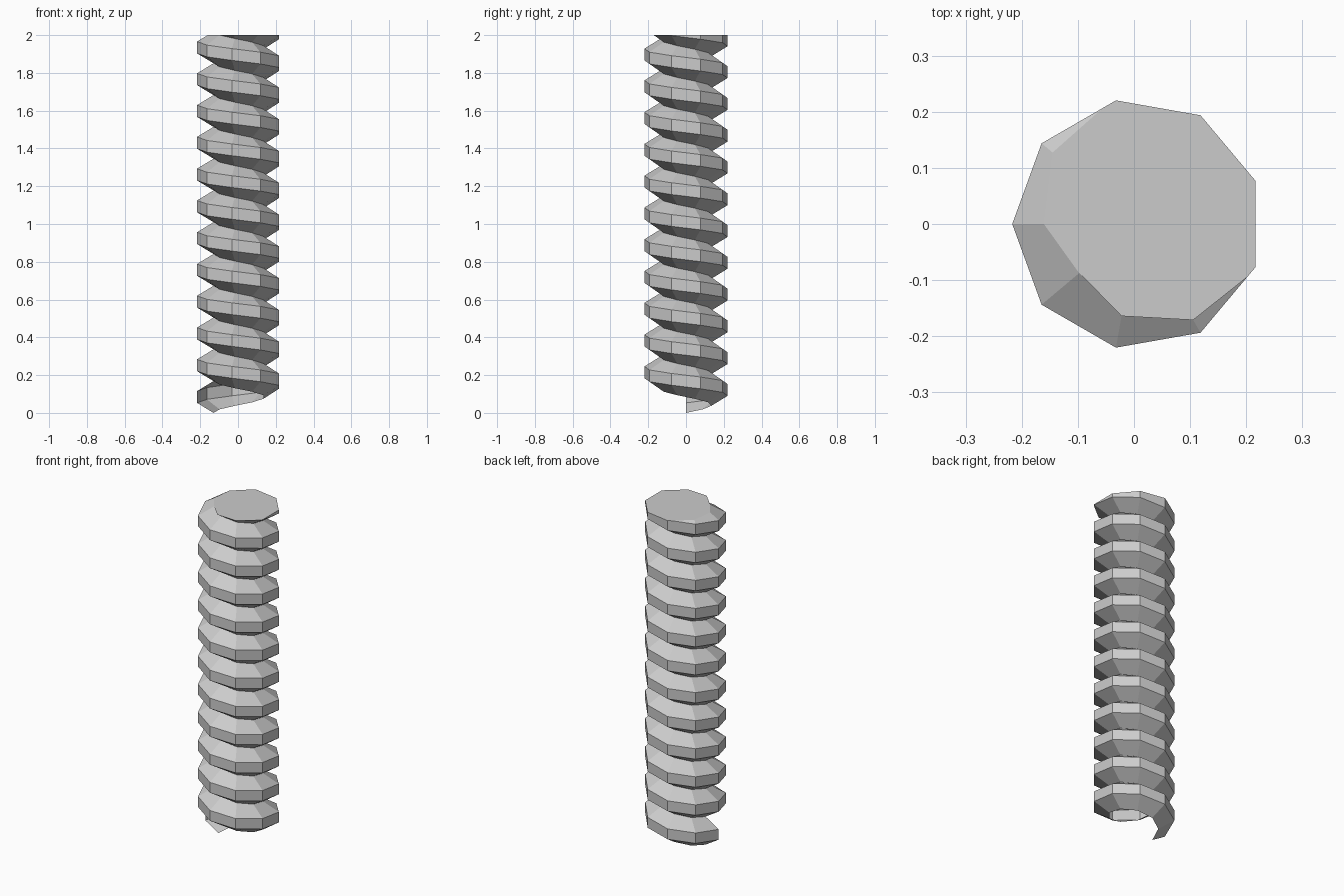
import bpy, bmesh, math
from mathutils import Vector

if "Cube" in bpy.data.objects:
    bpy.data.objects.remove(bpy.data.objects["Cube"])

SIDES = 9
TURNS = 13
PITCH = 2.0002 / (11 + 8 / 9)      # rise per turn
ROOT, CREST, FLANK = 0.136, 0.2237, 0.053
AXIS_X = 0.0067                    # nine-sided section is centred by its bounds

bm = bmesh.new()

# Trapezoid thread profile, one pitch tall
profile = [(ROOT, 0), (CREST, FLANK), (CREST, PITCH - FLANK), (ROOT, PITCH)]
verts = [bm.verts.new((AXIS_X - r, 0, z)) for r, z in profile]
edges = [bm.edges.new(pair) for pair in zip(verts, verts[1:])]

# Left-handed sweep up the axis
bmesh.ops.spin(bm, geom=verts + edges, cent=(AXIS_X, 0, 0), axis=(0, 0, -1),
               dvec=(0, 0, PITCH / SIDES), angle=math.tau * TURNS,
               steps=SIDES * TURNS, use_duplicate=False)
bmesh.ops.remove_doubles(bm, verts=bm.verts[:], dist=0.0005)

# Flat top: slice off the excess and cap it, bottom stays open
cut = bmesh.ops.bisect_plane(bm, geom=bm.verts[:] + bm.edges[:] + bm.faces[:],
                             dist=1e-6, plane_co=(0, 0, 2), plane_no=(0, 0, 1),
                             clear_outer=True)
rim = [g for g in cut["geom_cut"] if isinstance(g, bmesh.types.BMEdge)]
bmesh.ops.contextual_create(bm, geom=rim)
bmesh.ops.recalc_face_normals(bm, faces=bm.faces[:])

# Make sure the cap and the thread face outward
top = max(bm.faces, key=lambda f: f.calc_center_median().z)
if top.normal.dot(Vector((0, 0, 1))) < 0:
    bmesh.ops.reverse_faces(bm, faces=bm.faces[:])

mesh = bpy.data.meshes.new("threaded_rod")
bm.to_mesh(mesh)
bm.free()
bpy.context.collection.objects.link(bpy.data.objects.new("threaded_rod", mesh))
